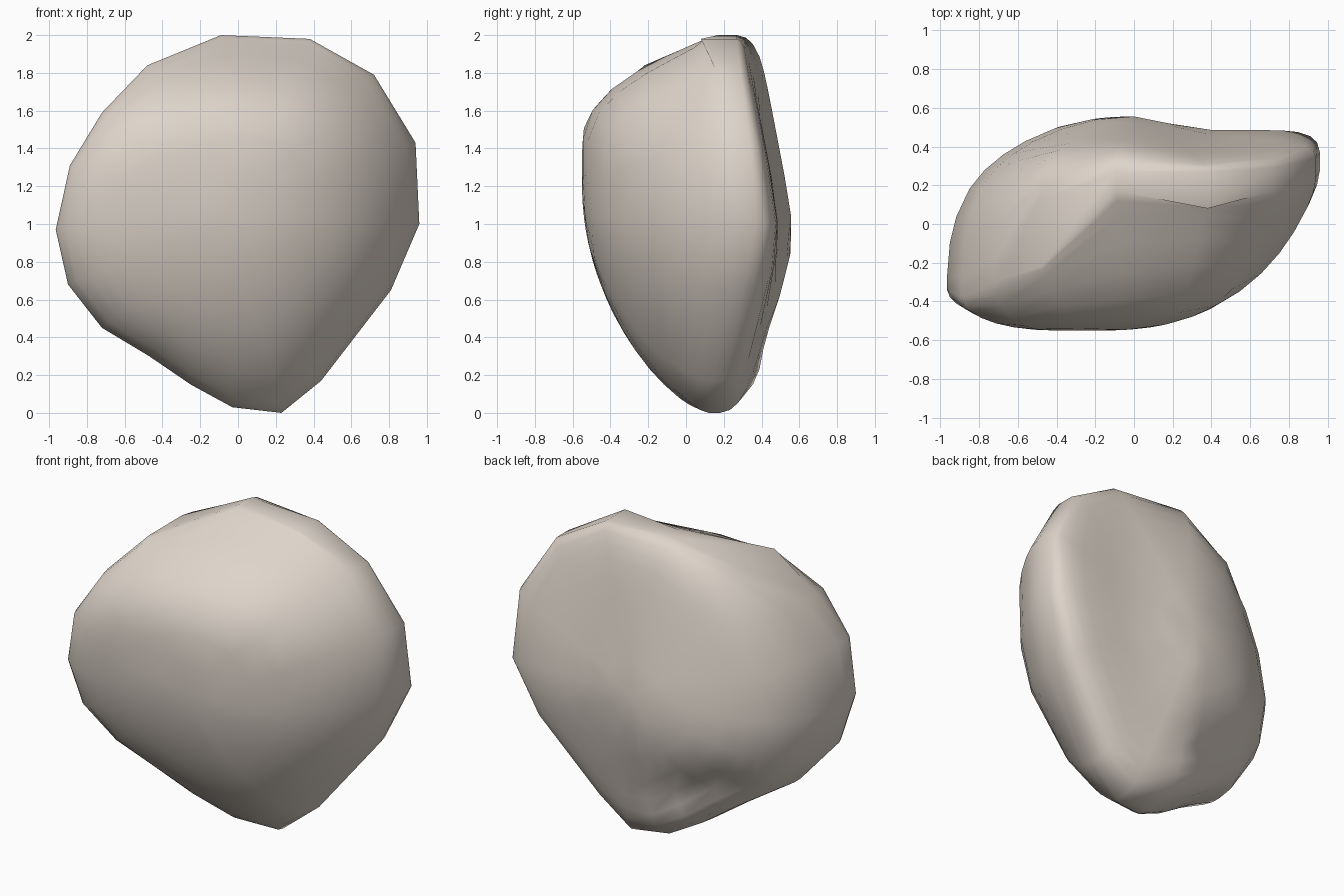
import bpy, bmesh, math

if "Cube" in bpy.data.objects:
    bpy.data.objects.remove(bpy.data.objects["Cube"], do_unlink=True)

# Stone colour
stone = bpy.data.materials.new("pale_warm_stone")
stone.use_nodes = True
colour = (0.73, 0.66, 0.59, 1)
stone.diffuse_color = colour
bsdf = stone.node_tree.nodes["Principled BSDF"]
bsdf.inputs["Base Color"].default_value = colour
bsdf.inputs["Roughness"].default_value = 0.9

# Blunt rim band of the boulder: x, z, front edge y, back edge y
RIM = [(-.09, 2, .17, .27), (.38, 1.98, .08, .27), (.72, 1.79, .17, .29),
       (.94, 1.43, .24, .34), (.96, 1, .28, .37), (.81, .65, .24, .3),
       (.44, .17, .14, .2), (.23, 0, .12, .18), (-.03, .03, .06, .1),
       (-.25, .15, 0, .05), (-.47, .3, -.05, .02), (-.72, .45, -.14, -.08),
       (-.9, .68, -.28, -.22), (-.965, .97, -.34, -.27),
       (-.89, 1.31, -.38, -.28), (-.72, 1.59, -.3, -.18),
       (-.48, 1.84, -.22, .12)]
CENTRE_X, CENTRE_Z = 0, 1.05
STEPS = (.985, .95, .88, .8, .7, .58, .42, .22)


def above(value, limit):
    return max(0, value - limit)


def front_face(x, z):
    """Broad front, falling away to the sides, the top and the foot."""
    side = .43 * above(x, -.2) ** 2.6 + .3 * above(-x, .4) ** 2
    top = 1.95 * above(z, 1.44) ** 2
    foot = .36 * above(1.2, z) ** 2
    return -.55 + side + top + foot


def back_face(x, z):
    """Flatter back, with an undercut beneath a low ledge."""
    side = .2 * min(above(x, 0), .35) + .48 * above(-x, 0) ** 2.3
    slope = .19 * above(z, 1.08) + .25 * above(.85, z)
    along = (x + .42) / .28
    across = (z - .45 + .15 * (x + .42)) / .13
    undercut = .15 * math.exp(-along ** 2 - across ** 2)
    return .555 - side - slope - undercut


def ring_point(x, z, edge, s, face_depth, power):
    """Point on a face, rounded over towards the rim."""
    x = CENTRE_X + (x - CENTRE_X) * s
    z = CENTRE_Z + (z - CENTRE_Z) * s
    rounding = math.sqrt(1 - s ** power)
    return x, edge + (face_depth(x, z) - edge) * rounding, z


# Boulder: rim band, then rings closing inwards on the front and the back
bm = bmesh.new()
count = len(RIM)


def bridge(outer, inner):
    for i in range(count):
        j = (i + 1) % count
        bm.faces.new((outer[i], outer[j], inner[j], inner[i]))


edges = [[bm.verts.new((p[0], p[side], p[1])) for p in RIM] for side in (2, 3)]
bridge(*edges)
sides = ((2, front_face, 10), (3, back_face, 14))
for outer, (side, face_depth, power) in zip(edges, sides):
    for s in STEPS:
        inner = [bm.verts.new(ring_point(p[0], p[1], p[side], s, face_depth, power))
                 for p in RIM]
        bridge(outer, inner)
        outer = inner
    tip = bm.verts.new((CENTRE_X, face_depth(CENTRE_X, CENTRE_Z), CENTRE_Z))
    for i in range(count):
        bm.faces.new((outer[i], outer[(i + 1) % count], tip))
bmesh.ops.recalc_face_normals(bm, faces=bm.faces)
for face in bm.faces:
    face.smooth = True

mesh = bpy.data.meshes.new("boulder")
bm.to_mesh(mesh)
bm.free()
mesh.materials.append(stone)
boulder = bpy.data.objects.new("boulder", mesh)
bpy.context.collection.objects.link(boulder)
